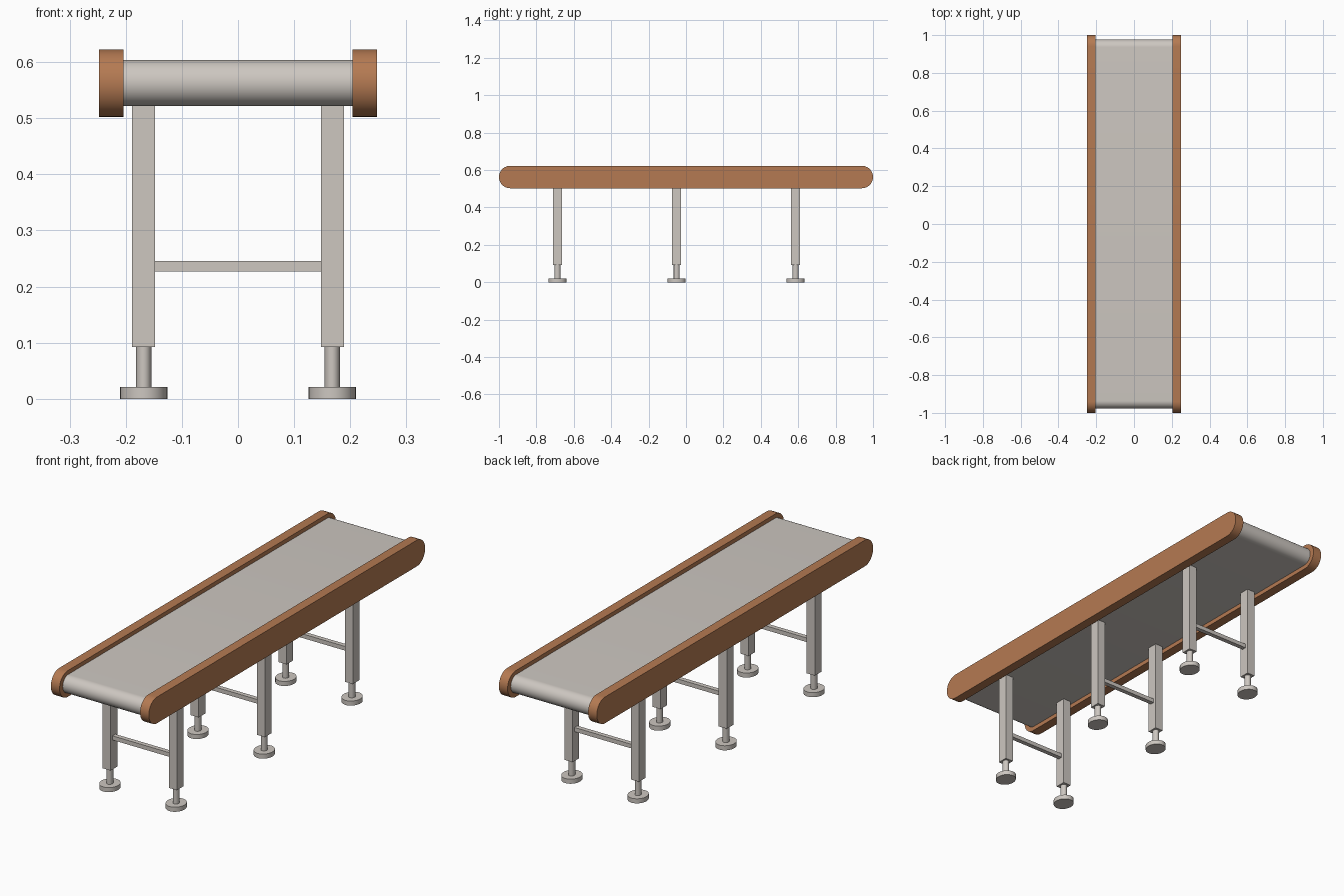
import bpy, bmesh, math
from mathutils import Matrix

if "Cube" in bpy.data.objects:
    bpy.data.objects.remove(bpy.data.objects["Cube"])


def material(name, rgb):
    m = bpy.data.materials.new(name)
    m.diffuse_color = (*rgb, 1)
    m.use_nodes = True
    m.node_tree.nodes["Principled BSDF"].inputs["Base Color"].default_value = m.diffuse_color
    return m


GREY = material("warm grey", (0.61, 0.57, 0.53))
BROWN = material("copper brown", (0.46, 0.195, 0.085))


def finish(name, bm, mat, smooth=False):
    bmesh.ops.recalc_face_normals(bm, faces=bm.faces)
    mesh = bpy.data.meshes.new(name)
    bm.to_mesh(mesh)
    bm.free()
    mesh.materials.append(mat)
    obj = bpy.data.objects.new(name, mesh)
    bpy.context.collection.objects.link(obj)
    if smooth:
        bpy.ops.object.select_all(action='DESELECT')
        bpy.context.view_layer.objects.active = obj
        obj.select_set(True)
        bpy.ops.object.shade_smooth_by_angle(angle=math.radians(35))
    return obj


def stadium(name, x0, x1, half_length, z, r, mat, steps=24):
    """Round-ended slab: side profile extruded along x."""
    bm = bmesh.new()
    pts = []
    for side in (1, -1):
        for i in range(steps + 1):
            a = math.pi * i / steps - math.pi / 2
            pts.append((x0, side * (half_length - r + r * math.cos(a)),
                        z + side * r * math.sin(a)))
    face = bm.faces.new([bm.verts.new(p) for p in pts])
    ext = bmesh.ops.extrude_face_region(bm, geom=[face])
    verts = [v for v in ext["geom"] if isinstance(v, bmesh.types.BMVert)]
    bmesh.ops.translate(bm, verts=verts, vec=(x1 - x0, 0, 0))
    return finish(name, bm, mat, True)


def box(name, centre, size, mat):
    bm = bmesh.new()
    bmesh.ops.create_cube(bm, size=1, matrix=Matrix.Translation(centre)
                          @ Matrix.Diagonal((*size, 1)))
    return finish(name, bm, mat)


def post(name, x, y, z0, z1, rx, ry, mat):
    """Upright cylinder, slightly oval."""
    bm = bmesh.new()
    bmesh.ops.create_cone(
        bm, cap_ends=True, segments=40, radius1=1, radius2=1, depth=1,
        matrix=Matrix.Translation((x, y, (z0 + z1) / 2))
        @ Matrix.Diagonal((rx, ry, z1 - z0, 1)))
    return finish(name, bm, mat, True)


# Belt and the two side rails
stadium("belt", -0.206, 0.206, 0.977, 0.563, 0.041, GREY)
stadium("left_rail", -0.248, -0.204, 1.0, 0.5625, 0.06, BROWN)
stadium("right_rail", 0.204, 0.248, 1.0, 0.5625, 0.06, BROWN)

# Three leg frames with levelling feet
for label, y in (("front", -0.687), ("middle", -0.05), ("back", 0.586)):
    for side, x in (("left", -0.168), ("right", 0.168)):
        tag = f"{label}_{side}"
        box(tag + "_leg", (x, y, 0.3085), (0.041, 0.048, 0.433), GREY)
        post(tag + "_stem", x, y, 0.015, 0.1, 0.0135, 0.0155, GREY)
        post(tag + "_foot", x, y, 0, 0.021, 0.042, 0.048, GREY)
    box(label + "_crossbar", (0, y, 0.2365), (0.3, 0.021, 0.019), GREY)
